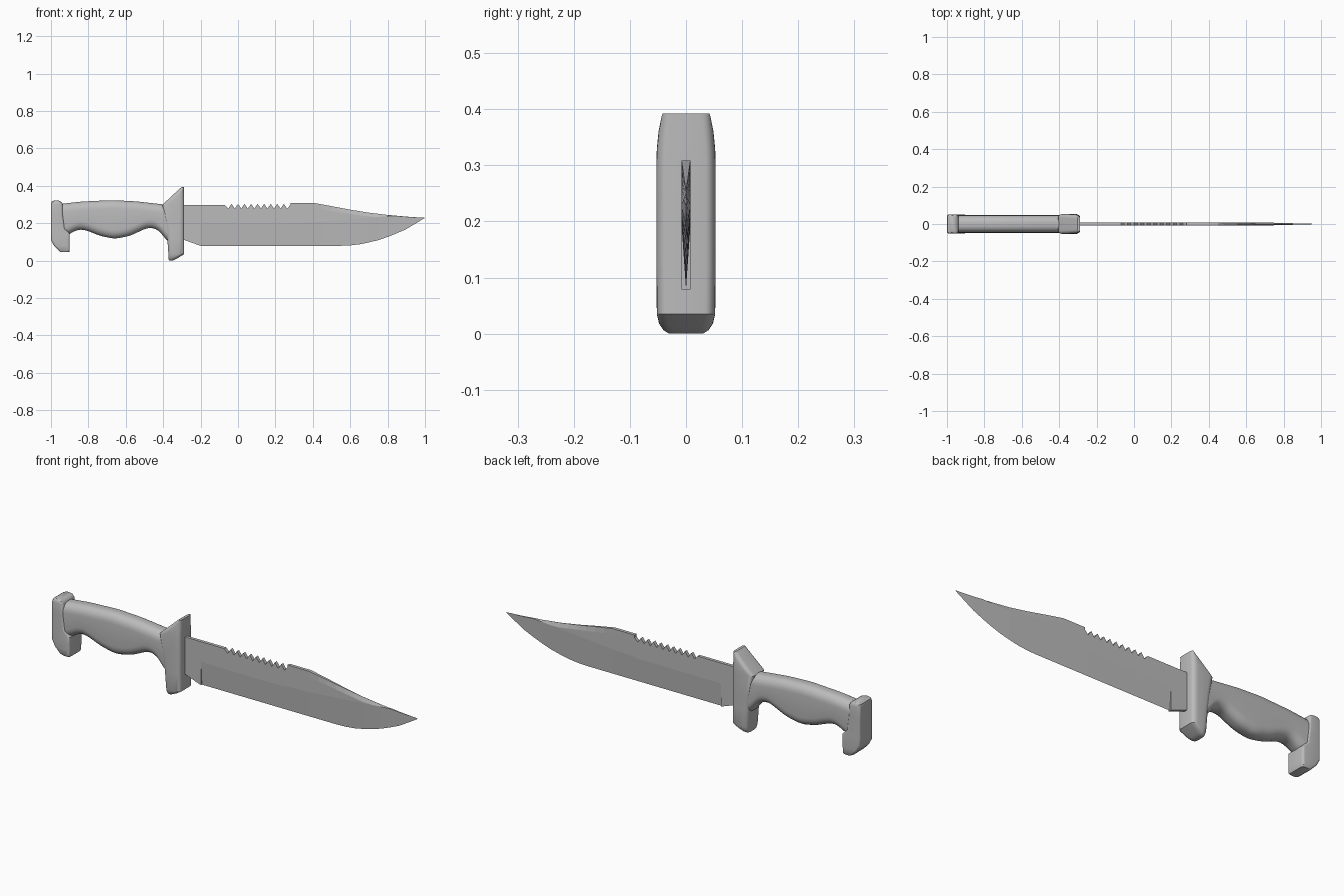
import bpy
import math

cube = bpy.data.objects.get("Cube")
if cube:
    bpy.data.objects.remove(cube, do_unlink=True)

grey = bpy.data.materials.new("plain_grey")
grey.use_nodes = True
grey.diffuse_color = (0.5, 0.5, 0.5, 1)
grey.node_tree.nodes["Principled BSDF"].inputs["Base Color"].default_value = (0.5, 0.5, 0.5, 1)


def loft(name, rings, smooth_angle=None):
    """Skin a list of equal-length point rings and cap both ends."""
    n = len(rings[0])
    verts = [p for ring in rings for p in ring]
    faces = [(i * n + j, i * n + (j + 1) % n, (i + 1) * n + (j + 1) % n, (i + 1) * n + j)
             for i in range(len(rings) - 1) for j in range(n)]
    last = (len(rings) - 1) * n
    faces += [tuple(reversed(range(n))), tuple(range(last, last + n))]
    mesh = bpy.data.meshes.new(name)
    mesh.from_pydata(verts, [], faces)
    mesh.materials.append(grey)
    obj = bpy.data.objects.new(name, mesh)
    bpy.context.collection.objects.link(obj)
    bpy.ops.object.select_all(action='DESELECT')
    obj.select_set(True)
    bpy.context.view_layer.objects.active = obj
    bpy.ops.object.mode_set(mode='EDIT')
    bpy.ops.mesh.select_all(action='SELECT')
    bpy.ops.mesh.remove_doubles(threshold=0.00001)
    bpy.ops.mesh.normals_make_consistent(inside=False)
    bpy.ops.object.mode_set(mode='OBJECT')
    if smooth_angle:
        bpy.ops.object.shade_smooth_by_angle(angle=math.radians(smooth_angle))
    return obj


def rounded(a0, a1, w, ra, rw, steps=5):
    """Rounded rectangle from a0 to a1, with half width w."""
    ra = min(ra, (a1 - a0) * 0.48)
    pts = []
    for k, (sa, sw) in enumerate([(1, 1), (-1, 1), (-1, -1), (1, -1)]):
        ca = (a1 - ra) if sa > 0 else (a0 + ra)
        cw = sw * (w - rw)
        for s in range(steps + 1):
            t = (k + s / steps) * math.pi / 2
            pts.append((ca + ra * math.cos(t), cw + rw * math.sin(t)))
    return pts


def lerp_table(table, x):
    for (x0, v0), (x1, v1) in zip(table, table[1:]):
        if x <= x1:
            return v0 + (v1 - v0) * (x - x0) / (x1 - x0)
    return table[-1][1]


def smooth_table(table, x, r=0.022):
    return sum(lerp_table(table, x + r * k / 3) for k in range(-3, 4)) / 7


# Grip: finger-swell underside and gently arched top
grip_top = [(-1, 0.295), (-0.94, 0.304), (-0.84, 0.315), (-0.68, 0.323), (-0.55, 0.317), (-0.38, 0.298)]
grip_low = [(-1, 0.12), (-0.92, 0.13), (-0.89, 0.15), (-0.845, 0.169), (-0.8, 0.158), (-0.738, 0.132),
            (-0.658, 0.116), (-0.578, 0.132), (-0.481, 0.177), (-0.428, 0.168), (-0.38, 0.105), (-0.36, 0.09)]
rings = []
for i in range(43):
    x = -0.97 + 0.6 * i / 42
    ring = rounded(smooth_table(grip_low, x), smooth_table(grip_top, x), 0.047, 0.045, 0.037)
    rings.append([(x, y, z) for z, y in ring])
loft("grip", rings, 35)


def upright(name, stations, ra, rw):
    """Loft along z; stations hold height, back x, front x, half width."""
    loft(name, [[(x, y, z) for x, y in rounded(a, b, w, ra, rw)] for z, a, b, w in stations], 35)


# Hand guard with slanted thumb rest on top and a rounded lower horn
upright("guard", [
    (0.0, -0.368, -0.348, 0.030), (0.006, -0.371, -0.336, 0.040), (0.018, -0.372, -0.314, 0.048),
    (0.035, -0.372, -0.288, 0.052), (0.12, -0.378, -0.288, 0.053), (0.2, -0.388, -0.288, 0.053),
    (0.298, -0.405, -0.288, 0.053), (0.33, -0.37, -0.288, 0.052), (0.36, -0.338, -0.288, 0.049),
    (0.385, -0.311, -0.288, 0.044), (0.392, -0.302, -0.288, 0.042)], 0.026, 0.018)

# Pommel with a hooked lower end
upright("pommel", [
    (0.045, -0.945, -0.903, 0.046), (0.052, -0.957, -0.9, 0.051), (0.08, -0.984, -0.9, 0.052),
    (0.11, -1.0, -0.9, 0.052), (0.145, -1.0, -0.9, 0.052), (0.17, -1.0, -0.926, 0.052),
    (0.25, -1.0, -0.936, 0.052), (0.302, -1.0, -0.938, 0.052), (0.314, -0.997, -0.945, 0.05),
    (0.32, -0.987, -0.958, 0.045)], 0.012, 0.012)


# Blade: hollow edge grind below, flat above, clipped false edge toward the tip
def section(x, low, ridge, shoulder, top, half, top_half, low_half=0.0):
    side = [(low_half, low), (half, ridge), (half, shoulder), (top_half, top)]
    return ([(x, y, z) for y, z in side] + [(x, -y, z) for y, z in reversed(side)])


H = 0.008
rings = [section(-0.31, 0.118, 0.195, 0.27, 0.297, H, H, H),
         section(-0.2, 0.079, 0.195, 0.27, 0.297, H, H, H),
         section(-0.2, 0.079, 0.195, 0.27, 0.297, H, H)]

# Saw teeth along the spine
teeth, start, end = 10, -0.07, 0.28
pitch = (end - start) / teeth
for i in range(teeth):
    x = start + i * pitch
    for dx, top in ((0, 0.303 if i else 0.297), (0.5, 0.278)):
        rings.append(section(x + dx * pitch, 0.079, 0.195, 0.27, top, H, H))
rings += [section(end, 0.079, 0.2, 0.27, 0.297, H, H),
          section(end, 0.079, 0.2, 0.27, 0.309, H, H),
          section(0.4, 0.079, 0.205, 0.28, 0.309, H, H)]

# Clip point
edge = [(0.4, 0.079), (0.58, 0.079), (0.66, 0.088), (0.74, 0.106), (0.82, 0.133), (0.9, 0.168), (0.996, 0.226)]
spine = [(0.4, 0.309), (0.5, 0.291), (0.6, 0.272), (0.7, 0.256), (0.8, 0.244), (0.9, 0.235), (0.996, 0.229)]
for i in range(1, 13):
    x = 0.4 + 0.596 * i / 12
    low, top = lerp_table(edge, x), lerp_table(spine, x)
    fade = min(1, (1 - x) / 0.3)
    ridge = min(0.205 + (x - 0.4) * 0.08, top - 0.001)
    shoulder = max(ridge, min(0.28 - (x - 0.4) * 0.15, top - 0.0005))
    rings.append(section(x, low, ridge, shoulder, top, H * fade, max(0.0005, H * (0.7 - x) / 0.3)
                         if x < 0.7 else 0.0004))
loft("blade", rings)
